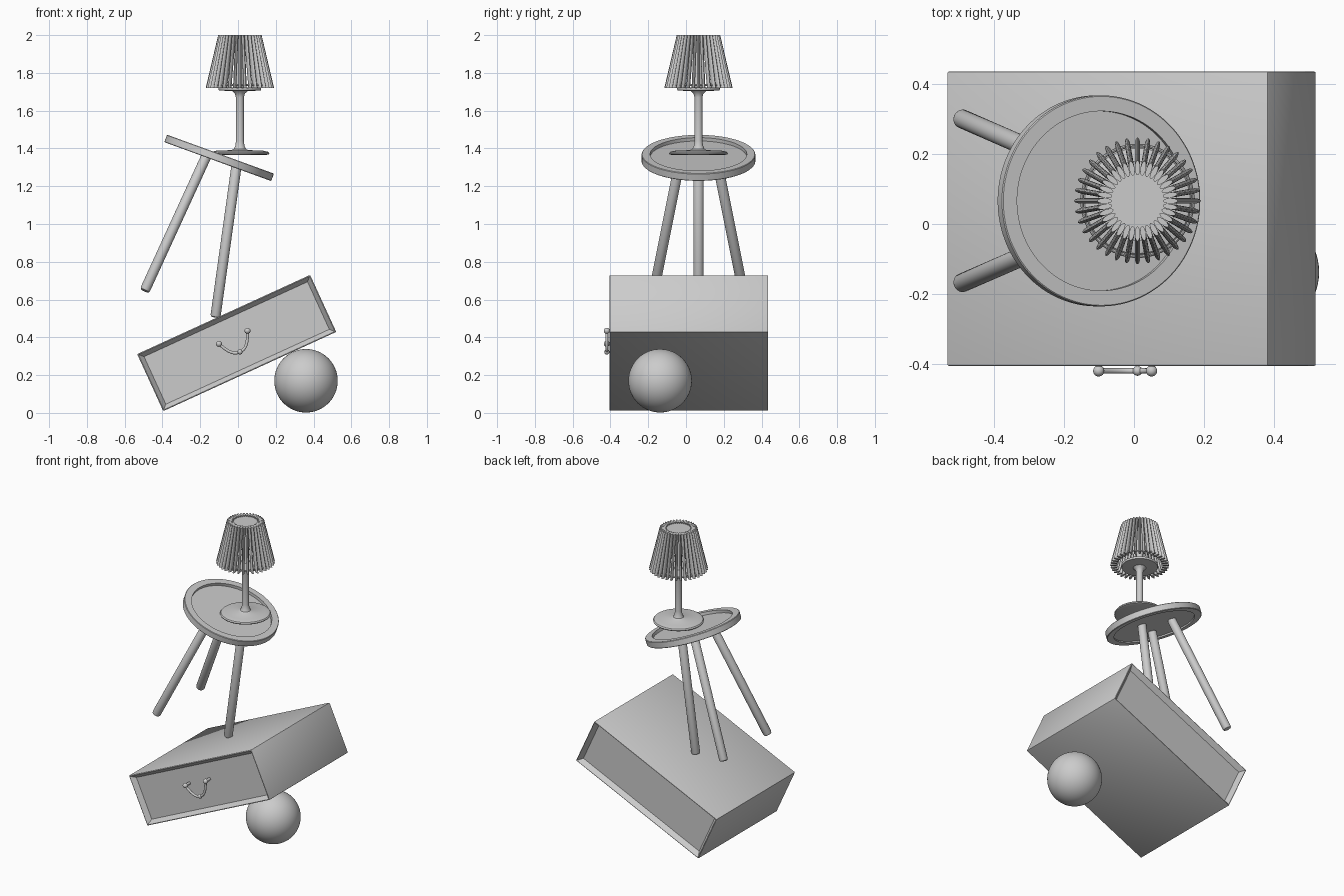
import bpy, bmesh, math
from mathutils import Vector, Matrix

if "Cube" in bpy.data.objects:
    bpy.data.objects.remove(bpy.data.objects["Cube"], do_unlink=True)

GREY = (0.6, 0.6, 0.6, 1)
mat = bpy.data.materials.new("plain grey")
mat.use_nodes = True
mat.diffuse_color = GREY
mat.node_tree.nodes["Principled BSDF"].inputs["Base Color"].default_value = GREY


def finish(name, bm, matrix=Matrix(), smooth=True):
    """Turn a bmesh into a named object, with sharp edges kept."""
    bmesh.ops.recalc_face_normals(bm, faces=bm.faces[:])
    mesh = bpy.data.meshes.new(name)
    bm.to_mesh(mesh)
    bm.free()
    mesh.materials.append(mat)
    obj = bpy.data.objects.new(name, mesh)
    bpy.context.collection.objects.link(obj)
    obj.matrix_world = matrix
    if smooth:
        bpy.ops.object.select_all(action='DESELECT')
        obj.select_set(True)
        bpy.context.view_layer.objects.active = obj
        bpy.ops.object.shade_smooth_by_angle(angle=math.radians(35))
    return obj


def lathe(name, profile, matrix=Matrix(), steps=64):
    """Spin an (radius, height) profile around z."""
    bm = bmesh.new()
    verts = [bm.verts.new((r, 0, z)) for r, z in profile]
    edges = [bm.edges.new(pair) for pair in zip(verts, verts[1:])]
    bmesh.ops.spin(bm, geom=verts + edges, cent=(0, 0, 0), axis=(0, 0, 1),
                   angle=math.tau, steps=steps)
    bmesh.ops.remove_doubles(bm, verts=bm.verts[:], dist=0.0001)
    return finish(name, bm, matrix)


def ball(name, centre, radius, matrix=Matrix(), segments=24):
    bm = bmesh.new()
    bmesh.ops.create_uvsphere(bm, u_segments=segments, v_segments=segments // 2, radius=radius)
    return finish(name, bm, matrix @ Matrix.Translation(centre))


def rod(name, a, b, radius, matrix=Matrix()):
    """Round rod with softened ends from a to b."""
    a, b = Vector(a), Vector(b)
    n = (b - a).length
    c = radius * 0.45
    turn = (b - a).to_track_quat('Z', 'Y').to_matrix().to_4x4()
    profile = [(0, 0), (radius - c, 0), (radius - c * 0.3, c * 0.3), (radius, c),
               (radius, n - c), (radius - c * 0.3, n - c * 0.3), (radius - c, n), (0, n)]
    return lathe(name, profile, matrix @ Matrix.Translation(a) @ turn, 32)


# Tilted drawer box with mitred, recessed front and back
box_frame = Matrix.Translation((-0.007, 0.015, 0.37)) @ Matrix.Rotation(math.radians(-24.6), 4, 'Y')
bm = bmesh.new()
bmesh.ops.create_cube(bm, size=1)
bmesh.ops.scale(bm, vec=(1.007, 0.84, 0.332), verts=bm.verts[:])
bmesh.ops.bevel(bm, geom=bm.edges[:], offset=0.005, segments=2, affect='EDGES', profile=0.5)
bm.normal_update()
ends = [f for f in bm.faces if abs(f.normal.y) > 0.99 and f.calc_area() > 0.1]
bmesh.ops.inset_individual(bm, faces=ends, thickness=0.032, depth=-0.03)
finish("drawer_box", bm, box_frame)

# Drawer handle: two knobs, a drooping bar and a centre bead
for side, word in ((-1, "right"), (1, "left")):
    u = side * 0.083 - 0.004
    rod(word + "_handle_post", (u, -0.435, 0.035), (u, -0.385, 0.035), 0.009, box_frame)
    ball(word + "_handle_knob", (u, -0.434, 0.035), 0.016, box_frame)
curve = bpy.data.curves.new("handle_bar", 'CURVE')
curve.dimensions = '3D'
curve.bevel_depth = 0.008
curve.bevel_resolution = 3
curve.materials.append(mat)
spline = curve.splines.new('POLY')
spline.points.add(24)
for i, p in enumerate(spline.points):
    t = i / 12 - 1
    p.co = (t * 0.083 - 0.004, -0.434, 0.035 - 0.085 * (1 - abs(t) ** 2.4), 1)
bar = bpy.data.objects.new("handle_bar", curve)
bpy.context.collection.objects.link(bar)
bar.matrix_world = box_frame
ball("handle_bead", (-0.004, -0.434, -0.05), 0.014, box_frame)

# Ball propping up the box
ball("support_ball", (0.36, -0.137, 0.17), 0.168, segments=64)

# Tilted tray table with raised rim
table_frame = Matrix.Translation((-0.1, 0.066, 1.35)) @ Matrix.Rotation(math.radians(20), 4, 'Y')
lathe("table_top", [(0, 0.002), (0.256, 0.002), (0.256, 0.021), (0.298, 0.021), (0.301, 0.018),
                    (0.301, -0.018), (0.298, -0.021), (0.256, -0.021), (0.256, -0.012),
                    (0, -0.012)], table_frame, 96)

# Three splayed legs
rod("front_leg", (-0.12, 0.066, 0.505), (-0.007, 0.066, 1.315), 0.027)
for side, word in ((-1, "right"), (1, "left")):
    rod(word + "_rear_leg", (-0.495, 0.066 + side * 0.236, 0.645),
        (-0.165, 0.066 + side * 0.092, 1.365), 0.027)

# Lamp base and stem
lamp = Matrix.Translation((0.01, 0.066, 0))
lathe("lamp_stand", [(0, 1.364), (0.135, 1.364), (0.153, 1.369), (0.156, 1.375), (0.15, 1.382),
                     (0.12, 1.389), (0.045, 1.391), (0.032, 1.398), (0.024, 1.415), (0.021, 1.44),
                     (0.021, 1.67), (0.026, 1.69), (0.04, 1.703), (0.11, 1.707), (0.113, 1.712),
                     (0.113, 1.72), (0.025, 1.724), (0.021, 1.735), (0.021, 1.98), (0, 1.98)], lamp)

# Lampshade cap and the ring joining the slats
lathe("shade_cap", [(0, 1.98), (0.086, 1.98), (0.086, 1.992), (0, 1.992)], lamp)
ring = [(0.158 + 0.005 * math.cos(a * math.tau / 8), 1.735 + 0.005 * math.sin(a * math.tau / 8))
        for a in range(9)]
lathe("shade_ring", ring, lamp)

# Leaning lens-shaped slats around the shade
SLATS, SIDES = 36, 12
bm = bmesh.new()
for k in range(SLATS):
    spin = Matrix.Rotation(k * math.tau / SLATS, 3, 'Z')
    loops = []
    for radius, z in ((0.16, 1.72), (0.094, 2.0)):
        loop = []
        for s in range(SIDES):
            a = s * math.tau / SIDES
            loop.append(bm.verts.new(spin @ Vector((radius + 0.021 * math.cos(a),
                                                    0.0078 * math.sin(a), z))))
        loops.append(loop)
        bm.faces.new(loop)
    low, high = loops
    for s in range(SIDES):
        n = (s + 1) % SIDES
        bm.faces.new((low[s], low[n], high[n], high[s]))
finish("shade_slats", bm, lamp)
